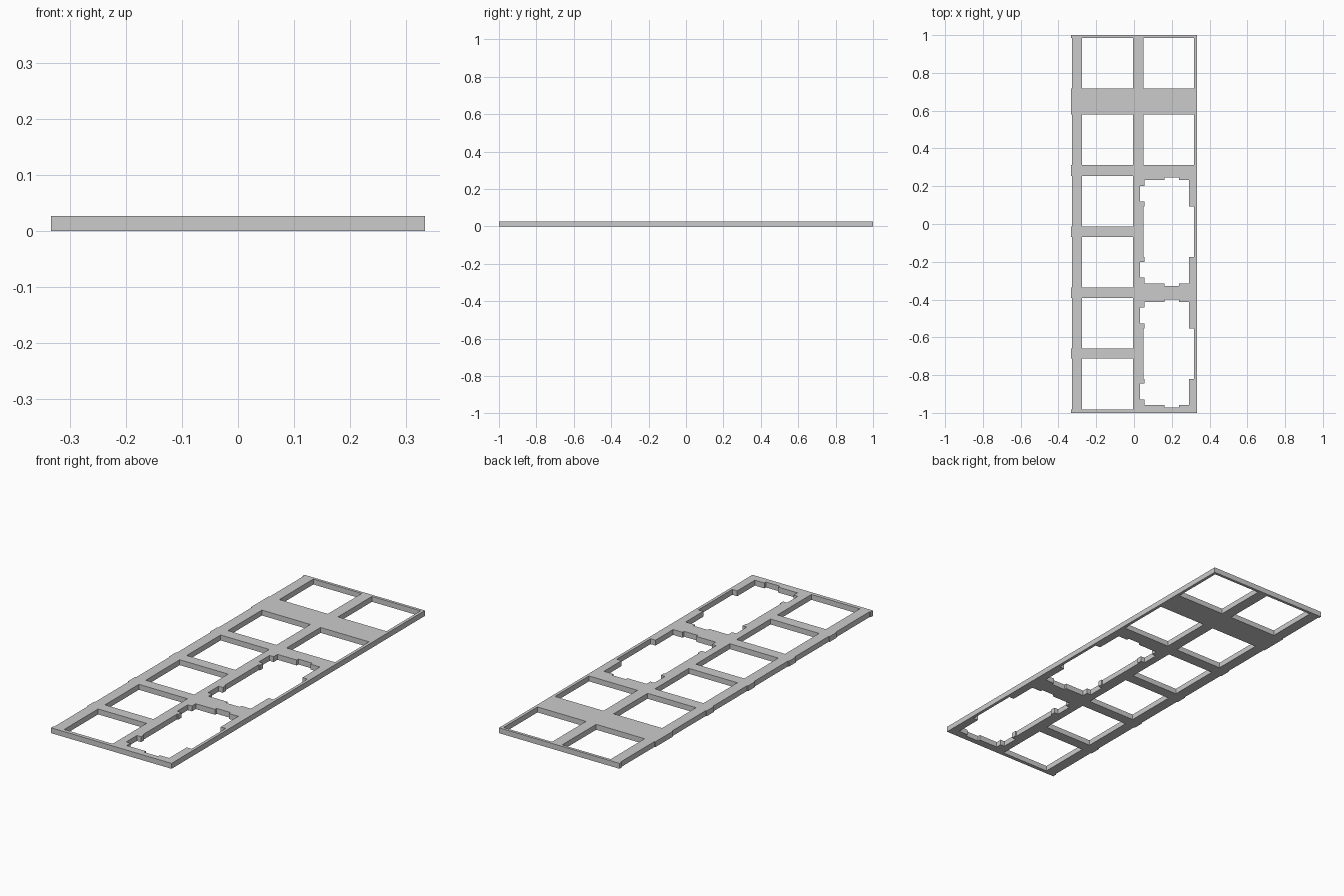
import bpy, bmesh

cube = bpy.data.objects.get("Cube")
if cube:
    bpy.data.objects.remove(cube, do_unlink=True)

HALF_W, HALF_L, THICK = 0.333, 1.0, 0.027
HOLE = 0.134                        # half size of a square opening
LEFT_COL, RIGHT_COL = -0.140, 0.184  # opening column centres
ROWS = [0.852, 0.446, 0.120, -0.203, -0.525, -0.847]

cutouts = []                        # rectangles: x0, x1, y0, y1


def cut(x0, x1, y0, y1):
    cutouts.append(tuple(round(v, 4) for v in (x0, x1, y0, y1)))


def square_opening(cx, cy):
    cut(cx - HOLE, cx + HOLE, cy - HOLE, cy + HOLE)


def long_opening(cx, cy):
    # main window, then a stepped pocket at each end
    square_opening(cx, cy)
    cut(cx - 0.128, cx + 0.107, cy - 0.273, cy + 0.273)
    cut(cx - 0.022, cx + 0.055, cy - 0.286, cy + 0.286)
    for s in (-1, 1):
        a, b = sorted((cy + s * 0.159, cy + s * 0.243))
        cut(cx - 0.151, cx, a, b)


# Openings, and shallow recesses along the outer edge beside each row
for y in ROWS:
    square_opening(LEFT_COL, y)
    cut(-HALF_W, -HALF_W + 0.005, y - HOLE, y + HOLE)
for y in ROWS[:2]:
    square_opening(RIGHT_COL, y)
for y in (-0.041, -0.686):
    long_opening(RIGHT_COL, y)

# Flat sheet made of the cells that no cutout covers
xs = sorted({-HALF_W, HALF_W, *(v for c in cutouts for v in c[:2])})
ys = sorted({-HALF_L, HALF_L, *(v for c in cutouts for v in c[2:])})
bm = bmesh.new()
grid = {}


def corner(i, j):
    if (i, j) not in grid:
        grid[i, j] = bm.verts.new((xs[i], ys[j], 0))
    return grid[i, j]


for i in range(len(xs) - 1):
    for j in range(len(ys) - 1):
        mx, my = (xs[i] + xs[i + 1]) / 2, (ys[j] + ys[j + 1]) / 2
        if not any(a < mx < b and c < my < d for a, b, c, d in cutouts):
            bm.faces.new([corner(i, j), corner(i + 1, j),
                          corner(i + 1, j + 1), corner(i, j + 1)])

# Thicken the sheet into a plate
top = bmesh.ops.extrude_face_region(bm, geom=bm.faces[:])["geom"]
bmesh.ops.translate(bm, vec=(0, 0, THICK),
                    verts=[g for g in top if isinstance(g, bmesh.types.BMVert)])
bmesh.ops.recalc_face_normals(bm, faces=bm.faces[:])

mesh = bpy.data.meshes.new("switch_plate")
bm.to_mesh(mesh)
bm.free()
plate = bpy.data.objects.new("switch_plate", mesh)
bpy.context.collection.objects.link(plate)

# Plain grey finish
grey = bpy.data.materials.new("plain_grey")
grey.use_nodes = True
colour = (0.6, 0.6, 0.6, 1)
grey.diffuse_color = colour
grey.node_tree.nodes["Principled BSDF"].inputs["Base Color"].default_value = colour
mesh.materials.append(grey)
